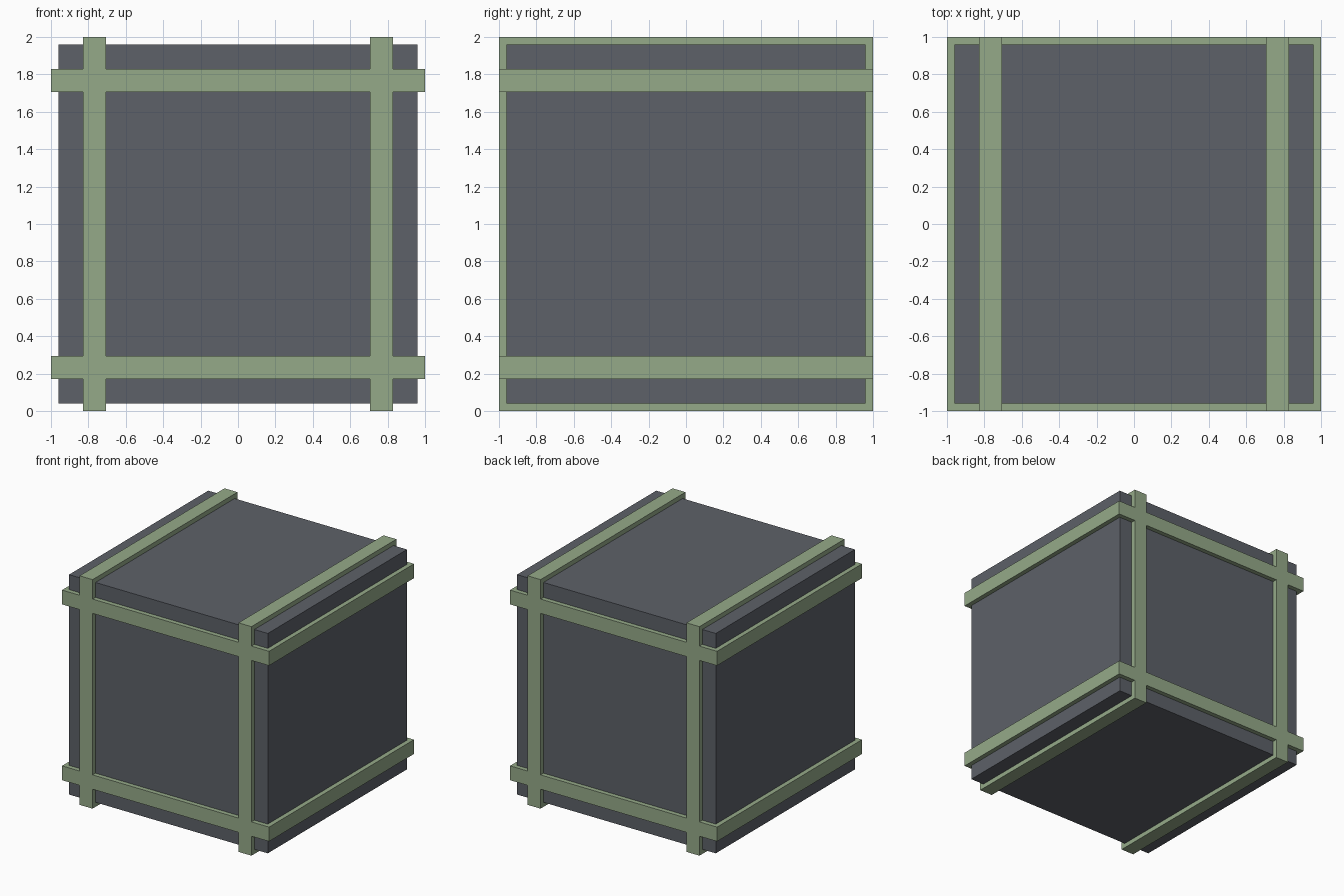
import bpy
from mathutils import Vector

if "Cube" in bpy.data.objects:
    bpy.data.objects.remove(bpy.data.objects["Cube"])

BODY = 0.96          # half size of the inner cube
OUTER = 1.0          # half size of the bands
BAND_IN, BAND_OUT = 0.705, 0.83
CENTRE = Vector((0, 0, 1))


def material(name, colour):
    mat = bpy.data.materials.new(name)
    mat.diffuse_color = (*colour, 1)
    mat.use_nodes = True
    mat.node_tree.nodes["Principled BSDF"].inputs["Base Color"].default_value = mat.diffuse_color
    return mat


def add_mesh(name, verts, faces, mat):
    mesh = bpy.data.meshes.new(name)
    mesh.from_pydata(verts, [], faces)
    mesh.materials.append(mat)
    obj = bpy.data.objects.new(name, mesh)
    bpy.context.collection.objects.link(obj)
    return obj


def square_band(name, axis, low, high, mat):
    """Square hoop wrapped round the cube, with its width along the given axis."""
    verts = []
    for half, level in ((OUTER, low), (OUTER, high), (BODY, high), (BODY, low)):
        for a, b in ((-1, -1), (1, -1), (1, 1), (-1, 1)):
            p = (a * half, b * half, level) if axis == 'Z' else (level, a * half, b * half)
            verts.append(Vector(p) + CENTRE)
    faces = []
    for ring in range(4):
        r, s = ring * 4, (ring + 1) % 4 * 4
        for i in range(4):
            j = (i + 1) % 4
            faces.append((r + i, r + j, s + j, s + i))
    return add_mesh(name, verts, faces, mat)


dark = material("dark_slate", (0.11, 0.12, 0.14))
green = material("sage_green", (0.30, 0.40, 0.25))

# Inner cube
bpy.ops.mesh.primitive_cube_add(size=2 * BODY, location=CENTRE)
body = bpy.context.object
body.name = "crate_body"
body.data.materials.append(dark)

# Two upright and two level bands
bands = []
for axis, label in (('X', "upright_band"), ('Z', "level_band")):
    for low, high in ((-BAND_OUT, -BAND_IN), (BAND_IN, BAND_OUT)):
        bands.append(square_band(label, axis, low, high, green))

# Merge the bands where they cross flush
frame = bands[0]
frame.name = "band_frame"
bpy.context.view_layer.objects.active = frame
for other in bands[1:]:
    mod = frame.modifiers.new("union", 'BOOLEAN')
    mod.operation = 'UNION'
    mod.solver = 'EXACT'
    mod.object = other
    bpy.ops.object.modifier_apply(modifier=mod.name)
    bpy.data.objects.remove(other)
